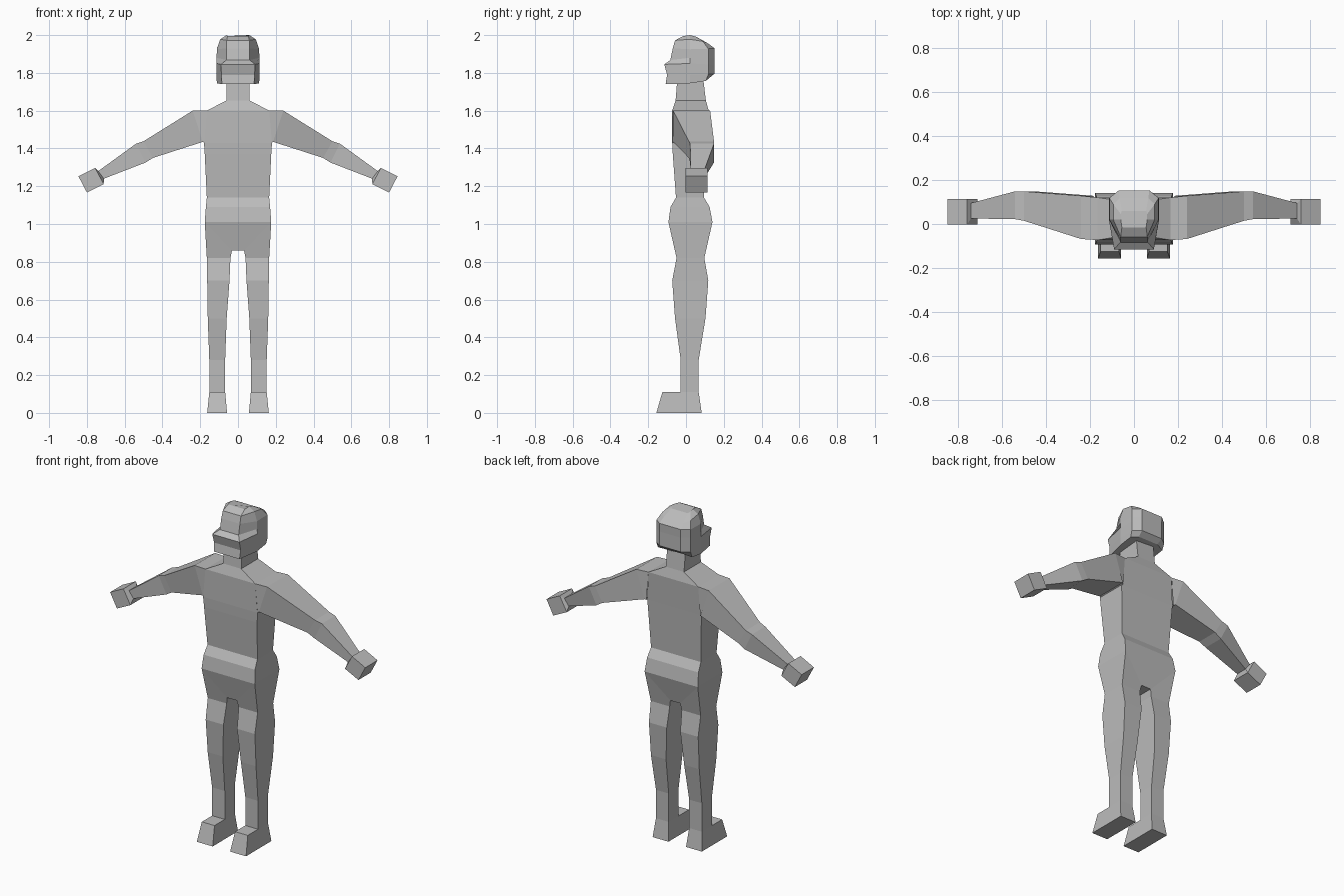
import bpy, bmesh

grey = bpy.data.materials.new("plain grey")
grey.diffuse_color = (0.5, 0.5, 0.5, 1)


def loft(name, rings, cap_start=True, cap_end=True, mirror=False):
    """Skin a list of equal-length point rings into one flat-shaded part."""
    bm = bmesh.new()
    loops = [[bm.verts.new(p) for p in ring] for ring in rings]
    n = len(loops[0])
    for a, b in zip(loops, loops[1:]):
        for i in range(n):
            j = (i + 1) % n
            bm.faces.new((a[i], a[j], b[j], b[i]))
    if cap_start:
        bm.faces.new(loops[0][::-1])
    if cap_end:
        bm.faces.new(loops[-1])
    bmesh.ops.recalc_face_normals(bm, faces=bm.faces)
    mesh = bpy.data.meshes.new(name)
    bm.to_mesh(mesh)
    bm.free()
    mesh.materials.append(grey)
    obj = bpy.data.objects.new(name, mesh)
    bpy.context.collection.objects.link(obj)
    if mirror:
        obj.modifiers.new("mirror", 'MIRROR')
    return obj


def slab(p, q, y0, y1):
    """Four-point ring through (x, z) points p and q, spanning y0 to y1."""
    return [(p[0], y0, p[1]), (q[0], y0, q[1]), (q[0], y1, q[1]), (p[0], y1, p[1])]


# Torso with neck and crotch wedge: z, half width, front y, back y
torso = [(1.78, .06, -.045, .09), (1.655, .06, -.055, .105), (1.60, .165, -.073, .12),
         (1.43, .18, -.073, .11), (1.37, .176, -.07, .107), (1.14, .165, -.053, .095),
         (1.09, .17, -.082, .125), (1.01, .176, -.093, .14), (.86, .032, -.058, .102)]
loft("torso", [slab((-w, z), (w, z), y0, y1) for z, w, y0, y1 in torso])

# Legs, opening along the slanted hip line: outer x, inner x, z, front y, back y
leg = [(.165, .04, .82, -.05, .097), (.163, .045, .70, -.073, .118),
       (.16, .06, .50, -.058, .103), (.152, .068, .28, -.028, .067),
       (.152, .068, .11, -.028, .067)]
hip = [(.176, -.093, 1.01), (.032, -.058, .86), (.032, .102, .86), (.176, .14, 1.01)]
loft("leg", [hip] + [slab((o, z), (i, z), y0, y1) for o, i, z, y0, y1 in leg],
     cap_start=False, cap_end=False, mirror=True)

# Feet
loft("foot", [slab((.152, .11), (.068, .11), -.125, .067),
              slab((.163, 0), (.058, 0), -.157, .083)], mirror=True)

# Arms: top (x, z), bottom (x, z), front y, back y
arm = [((.165, 1.60), (.178, 1.43), -.073, .12), ((.24, 1.60), (.186, 1.435), -.068, .128),
       ((.50, 1.438), (.45, 1.35), .015, .148), ((.54, 1.425), (.49, 1.325), .022, .148),
       ((.74, 1.28), (.71, 1.24), .025, .095)]
loft("arm", [slab(*a) for a in arm], cap_start=False, cap_end=False, mirror=True)

# Hands: block flaring out of the wrist
hand = [((.74, 1.28), (.71, 1.24), .025, .095), ((.757, 1.297), (.711, 1.211), -.003, .113),
        ((.845, 1.253), (.80, 1.167), -.003, .113)]
loft("hand", [slab(*h) for h in hand], cap_start=False, mirror=True)


# Head: eight-sided rings with a raised brow ridge
def head_ring(fw, fy, fz, sw, sy0, sy1, sz, bw, by, bz):
    right = [(fw, fy, fz), (sw, sy0, sz), (sw, sy1, (sz + bz) / 2), (bw, by, bz)]
    return right + [(-x, y, z) for x, y, z in reversed(right)]


head = [(.085, -.108, 1.74, .112, .02, .105, 1.745, .065, .12, 1.77),
        (.088, -.10, 1.79, .114, .02, .118, 1.79, .07, .15, 1.795),
        (.09, -.115, 1.845, .114, .02, .118, 1.85, .07, .15, 1.84),
        (.062, -.083, 1.868, .113, .02, .118, 1.88, .07, .15, 1.88),
        (.062, -.07, 1.93, .112, .02, .118, 1.925, .07, .152, 1.93),
        (.06, -.058, 1.972, .094, .02, .09, 1.978, .065, .118, 1.955),
        (.055, -.015, 1.995, .06, .02, .045, 2.0, .055, .06, 1.988)]
loft("head", [head_ring(*h) for h in head])
